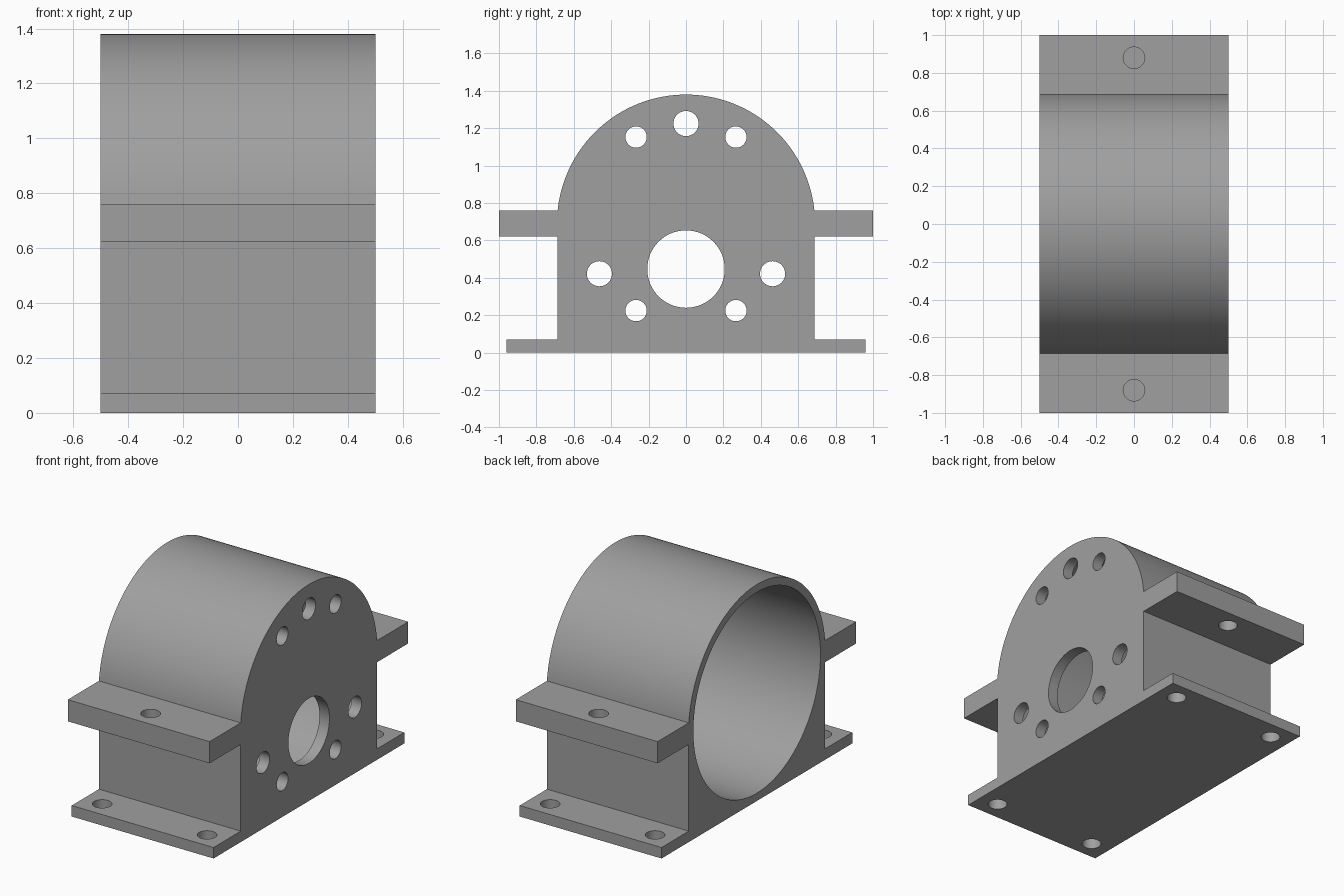
import bpy, bmesh, math
from mathutils import Matrix

if "Cube" in bpy.data.objects:
    bpy.data.objects.remove(bpy.data.objects["Cube"])

grey = bpy.data.materials.new("plain grey")
grey.diffuse_color = (0.35, 0.35, 0.35, 1)
grey.use_nodes = True
grey.node_tree.nodes["Principled BSDF"].inputs["Base Color"].default_value = grey.diffuse_color

R, CZ = 0.69, 0.69            # outer radius and axis height
BORE, WALL = 0.64, 0.07       # bore radius and end plate thickness


def make_object(name, bm):
    bmesh.ops.recalc_face_normals(bm, faces=bm.faces)
    mesh = bpy.data.meshes.new(name)
    bm.to_mesh(mesh)
    bm.free()
    mesh.materials.append(grey)
    obj = bpy.data.objects.new(name, mesh)
    bpy.context.collection.objects.link(obj)
    return obj


def add_cylinder(bm, axis, center, radius, length, segments=48):
    turn = Matrix.Rotation(math.pi / 2, 4, 'Y') if axis == 'X' else Matrix()
    bmesh.ops.create_cone(bm, cap_ends=True, segments=segments, radius1=radius,
                          radius2=radius, depth=length,
                          matrix=Matrix.Translation(center) @ turn)


def cut(obj, bm, name):
    cutter = make_object(name, bm)
    cutter.hide_render = True
    mod = obj.modifiers.new(name, 'BOOLEAN')
    mod.operation, mod.solver, mod.object = 'DIFFERENCE', 'EXACT', cutter
    bpy.context.view_layer.objects.active = obj
    bpy.ops.object.modifier_apply(modifier=name)
    bpy.data.objects.remove(cutter)


# Housing: half profile (y, z), arched top, mirrored and extruded along x
wall_y = math.sqrt(R ** 2 - (0.76 - CZ) ** 2)
half = [(0.96, 0), (0.96, 0.07), (wall_y, 0.07), (wall_y, 0.622),
        (1.0, 0.622), (1.0, 0.76)]
start = math.asin((0.76 - CZ) / R)
arc = [start + (math.pi - 2 * start) * i / 80 for i in range(81)]
outline = (half + [(R * math.cos(a), CZ + R * math.sin(a)) for a in arc]
           + [(-y, z) for y, z in reversed(half)])
bm = bmesh.new()
face = bm.faces.new([bm.verts.new((-0.5, y, z)) for y, z in outline])
ext = bmesh.ops.extrude_face_region(bm, geom=[face])
bmesh.ops.translate(bm, vec=(1, 0, 0),
                    verts=[v for v in ext["geom"] if isinstance(v, bmesh.types.BMVert)])
housing = make_object("motor_housing", bm)

# Main bore, open at the rear and closed by the end plate
bm = bmesh.new()
add_cylinder(bm, 'X', (-0.035 - 0.1, 0, CZ), BORE, 1.13, 128)
cut(housing, bm, "bore_cutter")

# End plate holes, flange holes and base holes
bm = bmesh.new()
plate_holes = [(0, 0.447, 0.207), (0, 1.225, 0.067)]
for s in (-1, 1):
    plate_holes += [(s * 0.267, 1.153, 0.057), (s * 0.463, 0.422, 0.067),
                    (s * 0.267, 0.225, 0.057)]
    add_cylinder(bm, 'Z', (0, s * 0.88, 0.69), 0.057, 0.3)
    for x in (-0.37, 0.37):
        add_cylinder(bm, 'Z', (x, s * 0.84, 0.03), 0.057, 0.3)
for y, z, r in plate_holes:
    add_cylinder(bm, 'X', (0.47, y, z), r, 0.2, 64)
cut(housing, bm, "hole_cutter")

# Smooth curved walls, sharp edges
bpy.ops.object.select_all(action='DESELECT')
housing.select_set(True)
bpy.context.view_layer.objects.active = housing
bpy.ops.object.shade_smooth_by_angle(angle=math.radians(25))
